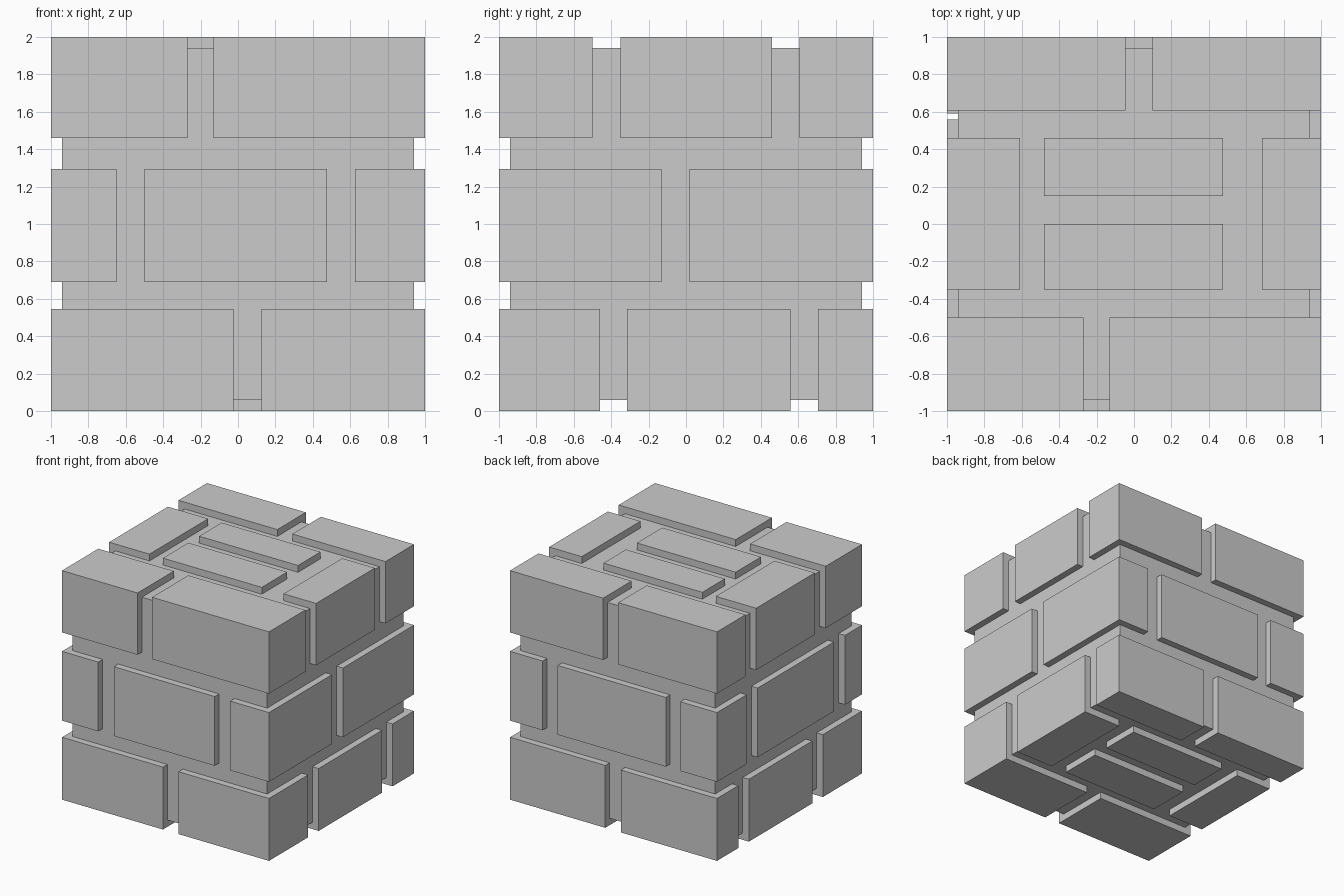
import bpy

if "Cube" in bpy.data.objects:
    bpy.data.objects.remove(bpy.data.objects["Cube"])


def box(name, x, y, z):
    """Box from (min, max) ranges on each axis."""
    bpy.ops.mesh.primitive_cube_add(size=1, location=[(a + b) / 2 for a, b in (x, y, z)])
    ob = bpy.context.object
    ob.name = name
    ob.scale = [b - a for a, b in (x, y, z)]
    bpy.ops.object.transform_apply(location=False, rotation=False, scale=True)
    return ob


# mortar core, seen in the recessed joints
box("mortar_core", (-0.94, 0.94), (-0.94, 0.94), (0.06, 1.94))


def outer_course(name, z, zc, front_gap, back_gap, y_front, y_back, side, centre_y):
    """Top or bottom course: two bricks front and back, one each side, two flat in the centre."""
    for row, gap, y in (("front", front_gap, (-1, y_front[0])), ("back", back_gap, (y_back[1], 1))):
        box(f"{name}_{row}_left_brick", (-1, gap[0]), y, z)
        box(f"{name}_{row}_right_brick", (gap[1], 1), y, z)
    mid = (y_front[1], y_back[0])
    box(f"{name}_left_brick", (-1, side[0]), mid, z)
    box(f"{name}_right_brick", (side[1], 1), mid, z)
    box(f"{name}_centre_front_brick", (-0.48, 0.475), (mid[0], centre_y[0]), zc)
    box(f"{name}_centre_back_brick", (-0.48, 0.475), (centre_y[1], mid[1]), zc)


outer_course("top", (1.46, 2), (1.9, 2), (-0.27, -0.13), (-0.045, 0.1),
             (-0.5, -0.35), (0.46, 0.607), (-0.61, 0.685), (0, 0.15))
outer_course("bottom", (0, 0.545), (0, 0.1), (-0.025, 0.125), (-0.07, 0.08),
             (-0.46, -0.315), (0.56, 0.705), (-0.65, 0.63), (0.06, 0.21))

# middle course: four corner bricks and a face brick on three sides
z = (0.69, 1.295)
box("middle_front_left_brick", (-1, -0.65), (-1, -0.765), z)
box("middle_front_brick", (-0.5, 0.475), (-1, -0.6), z)
box("middle_front_right_brick", (0.625, 1), (-1, -0.13), z)
box("middle_back_right_brick", (0.685, 1), (0.02, 1), z)
box("middle_back_brick", (-0.505, 0.54), (0.6, 1), z)
box("middle_back_left_brick", (-1, -0.645), (0.59, 1), z)
box("middle_left_brick", (-1, -0.6), (-0.615, 0.44), z)
